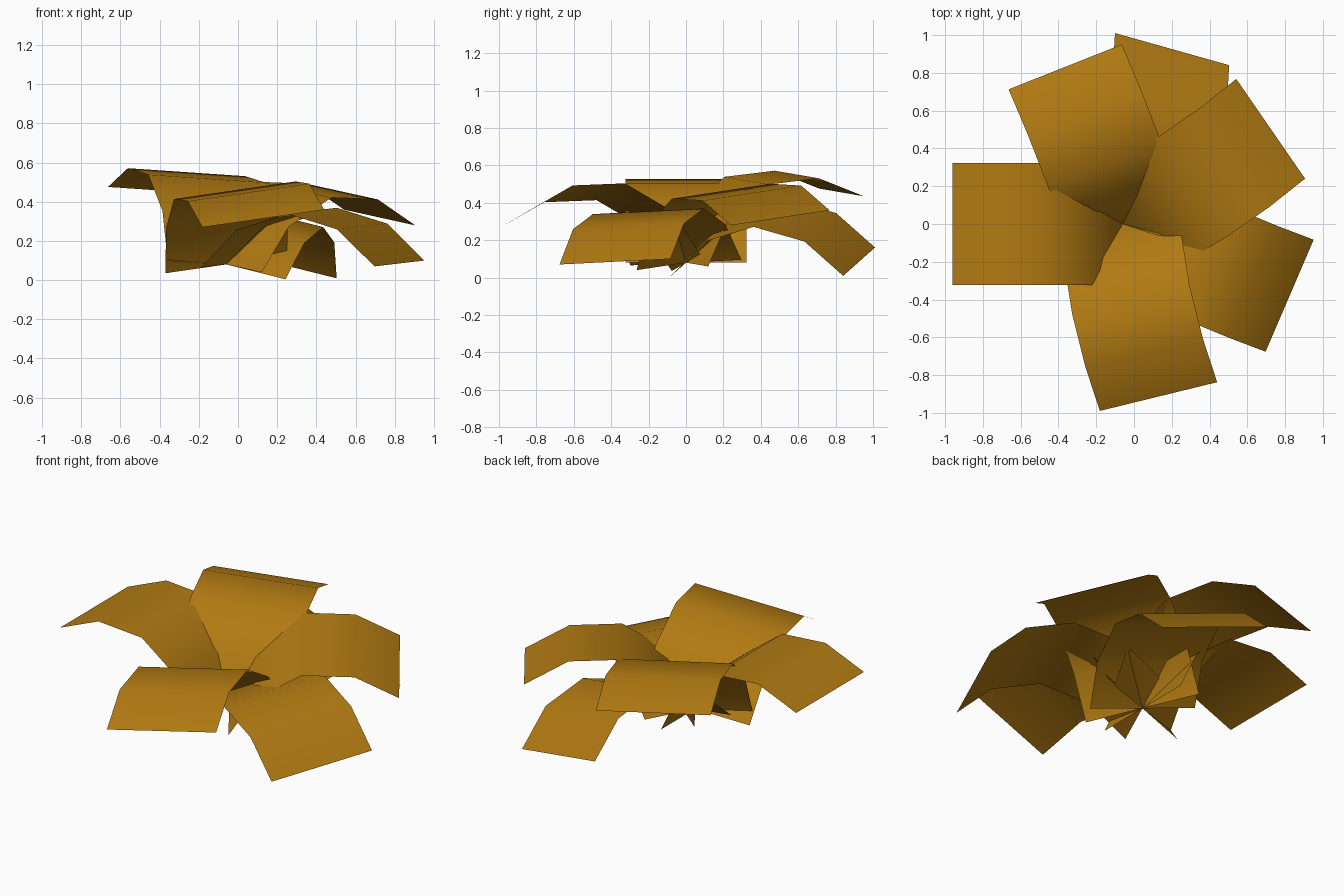
import bpy
from mathutils import Vector

default_cube = bpy.data.objects.get("Cube")
if default_cube:
    bpy.data.objects.remove(default_cube, do_unlink=True)

# Single golden brown colour
golden_brown = bpy.data.materials.new("golden_brown")
golden_brown.use_nodes = True
colour = (0.44, 0.195, 0.006, 1)
golden_brown.diffuse_color = colour
golden_brown.node_tree.nodes["Principled BSDF"].inputs["Base Color"].default_value = colour

# Shared arched leaf section: distance along the chord, height above it
ARCH = [(0, 0), (0.2, 0.19), (0.483, 0.272), (0.76, 0.19), (0.962, 0)]
HALF_WIDTH = 0.323
ROOT = Vector((-0.06, 0, 0.08))


def make_leaf(name, reach, across):
    """Sweep the arch sideways; reach points root to tip, across runs along the tip edge."""
    along = Vector(reach).normalized()
    side = Vector(across)
    side = (side - along * side.dot(along)).normalized()
    up = side.cross(along)
    verts = []
    for distance, height in ARCH:
        centre = ROOT + along * distance + up * height
        verts += [centre - side * HALF_WIDTH, centre + side * HALF_WIDTH]
    faces = [(i, i + 1, i + 3, i + 2) for i in range(0, len(verts) - 2, 2)]
    mesh = bpy.data.meshes.new(name)
    mesh.from_pydata(verts, [], faces)
    mesh.materials.append(golden_brown)
    mesh.shade_smooth()
    leaf = bpy.data.objects.new(name, mesh)
    bpy.context.collection.objects.link(leaf)
    return leaf


# Six copies fanned round the root, each with its own tilt and roll
make_leaf("right_leaf", reach=(-0.9, 0, 0.34), across=(0, 1, 0))
make_leaf("front_leaf", reach=(0.19, -0.915, 0.235), across=(-0.62, -0.15, -0.09))
make_leaf("front_left_leaf", reach=(0.885, -0.38, 0.005), across=(-0.25, -0.6, -0.03))
make_leaf("back_left_leaf", reach=(0.785, 0.505, 0.24), across=(0.37, -0.53, -0.08))
make_leaf("back_leaf", reach=(0.26, 0.92, 0.005), across=(0.6, -0.16, -0.15))
make_leaf("back_right_leaf", reach=(-0.3, 0.82, 0.37), across=(0.6, 0.24, -0.04))
